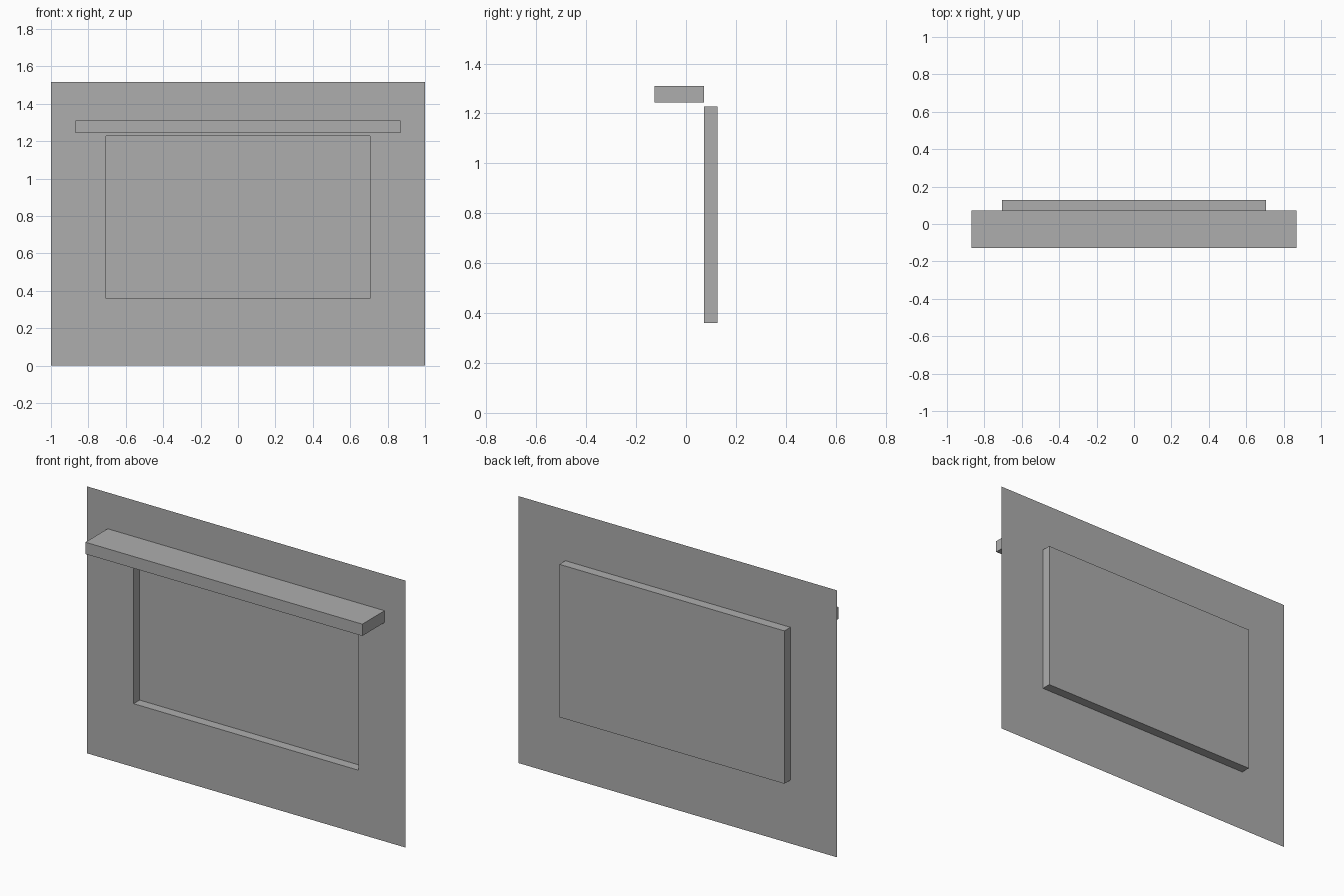
import bpy
import bmesh

cube = bpy.data.objects.get("Cube")
if cube:
    bpy.data.objects.remove(cube, do_unlink=True)

# One plain grey for everything
grey = bpy.data.materials.new("plain_grey")
grey.use_nodes = True
colour = (0.42, 0.42, 0.42, 1)
grey.diffuse_color = colour
grey.node_tree.nodes["Principled BSDF"].inputs["Base Color"].default_value = colour

WALL_Y, FRONT_Y, BACK_Y = 0.073, -0.127, 0.127
WIDTH, HEIGHT = 1.0, 1.516
NICHE = (0.707, 0.36, 1.228)    # half width, bottom, top
LEDGE = (0.87, 1.243, 1.31)


def finish(name, bm):
    mesh = bpy.data.meshes.new(name)
    bm.to_mesh(mesh)
    bm.free()
    mesh.materials.append(grey)
    obj = bpy.data.objects.new(name, mesh)
    bpy.context.collection.objects.link(obj)
    return obj


def box(size, y0, y1):
    half, z0, z1 = size
    bm = bmesh.new()
    bmesh.ops.create_cube(bm, size=1)
    for v in bm.verts:
        v.co.x *= 2 * half
        v.co.y = y1 if v.co.y > 0 else y0
        v.co.z = z1 if v.co.z > 0 else z0
    return bm


def inside(size, x, z):
    return abs(x) < size[0] and size[1] < z < size[2]


# Flat wall sheet with openings for the niche and the ledge
xs = [-WIDTH, -LEDGE[0], -NICHE[0], NICHE[0], LEDGE[0], WIDTH]
zs = [0, *NICHE[1:], *LEDGE[1:], HEIGHT]
bm = bmesh.new()
for x0, x1 in zip(xs, xs[1:]):
    for z0, z1 in zip(zs, zs[1:]):
        mx, mz = (x0 + x1) / 2, (z0 + z1) / 2
        if inside(NICHE, mx, mz) or inside(LEDGE, mx, mz):
            continue
        corners = [(x0, z0), (x1, z0), (x1, z1), (x0, z1)]
        bm.faces.new([bm.verts.new((x, WALL_Y, z)) for x, z in corners])
bmesh.ops.remove_doubles(bm, verts=bm.verts[:], dist=0.0001)
finish("wall_sheet", bm)

# Niche: thin shell open to the front, pushed out behind the wall
bm = box(NICHE, WALL_Y, BACK_Y)
bm.normal_update()
bmesh.ops.delete(bm, geom=[f for f in bm.faces if f.normal.y < -0.5],
                 context="FACES_ONLY")
bmesh.ops.reverse_faces(bm, faces=bm.faces[:])
finish("niche", bm)

# Mantel ledge: solid bar whose back lies flush in the wall
finish("ledge", box(LEDGE, FRONT_Y, WALL_Y))
